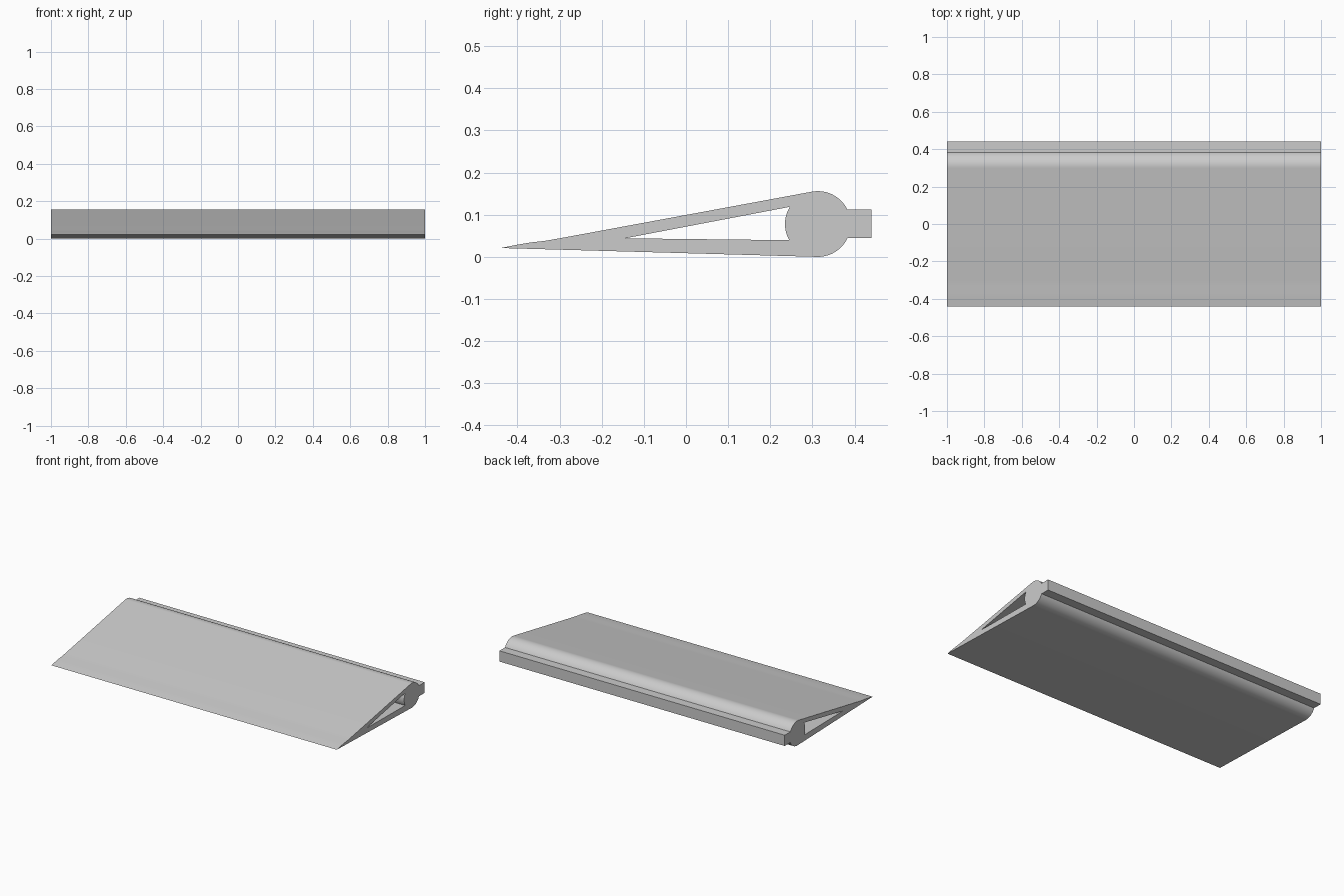
import bpy
import bmesh
from math import cos, sin, radians

if "Cube" in bpy.data.objects:
    bpy.data.objects.remove(bpy.data.objects["Cube"], do_unlink=True)

HALF_LENGTH = 1.0
CENTRE_Y, CENTRE_Z, RADIUS = 0.313, 0.078, 0.078


def arc(start, end, steps):
    """Points (y, z) on the round spar, angles in degrees."""
    angles = [radians(start + (end - start) * i / steps) for i in range(steps + 1)]
    return [(CENTRE_Y + RADIUS * cos(a), CENTRE_Z + RADIUS * sin(a)) for a in angles]


def add_loop(bm, points):
    verts = [bm.verts.new((-HALF_LENGTH, y, z)) for y, z in points]
    return [bm.edges.new((v, verts[i - 1])) for i, v in enumerate(verts)]


grey = bpy.data.materials.new("light grey")
grey.use_nodes = True
colour = (0.6, 0.6, 0.6, 1)
grey.diffuse_color = colour
grey.node_tree.nodes["Principled BSDF"].inputs["Base Color"].default_value = colour

# Outer section: tapered tip, round spar and rear mounting tongue
tip = [(-0.44, 0.021), (-0.405, 0.028), (-0.37, 0.034), (-0.335, 0.038), (-0.30, 0.044)]
tongue = [(0.44, 0.113), (0.44, 0.045)]
outer = tip + arc(100.5, 26.2, 18) + tongue + arc(-25, -91.5, 18)

# Wedge-shaped hollow, closed by the curve of the spar
hollow = [(-0.145, 0.044)] + arc(209.5, 148.5, 14)

# Fill the section around the hollow and extrude along the span
bm = bmesh.new()
edges = add_loop(bm, outer) + add_loop(bm, hollow)
bmesh.ops.triangle_fill(bm, edges=edges, use_beauty=True, use_dissolve=False)
result = bmesh.ops.extrude_face_region(bm, geom=bm.faces[:], use_keep_orig=True)
moved = [g for g in result["geom"] if isinstance(g, bmesh.types.BMVert)]
bmesh.ops.translate(bm, verts=moved, vec=(2 * HALF_LENGTH, 0, 0))
bmesh.ops.recalc_face_normals(bm, faces=bm.faces[:])

mesh = bpy.data.meshes.new("hollow_blade")
bm.to_mesh(mesh)
bm.free()
mesh.materials.append(grey)
blade = bpy.data.objects.new("hollow_blade", mesh)
bpy.context.collection.objects.link(blade)

# Smooth the rounded spar, keep the ends and tongue crisp
bpy.ops.object.select_all(action="DESELECT")
blade.select_set(True)
bpy.context.view_layer.objects.active = blade
bpy.ops.object.shade_smooth_by_angle(angle=radians(30))
